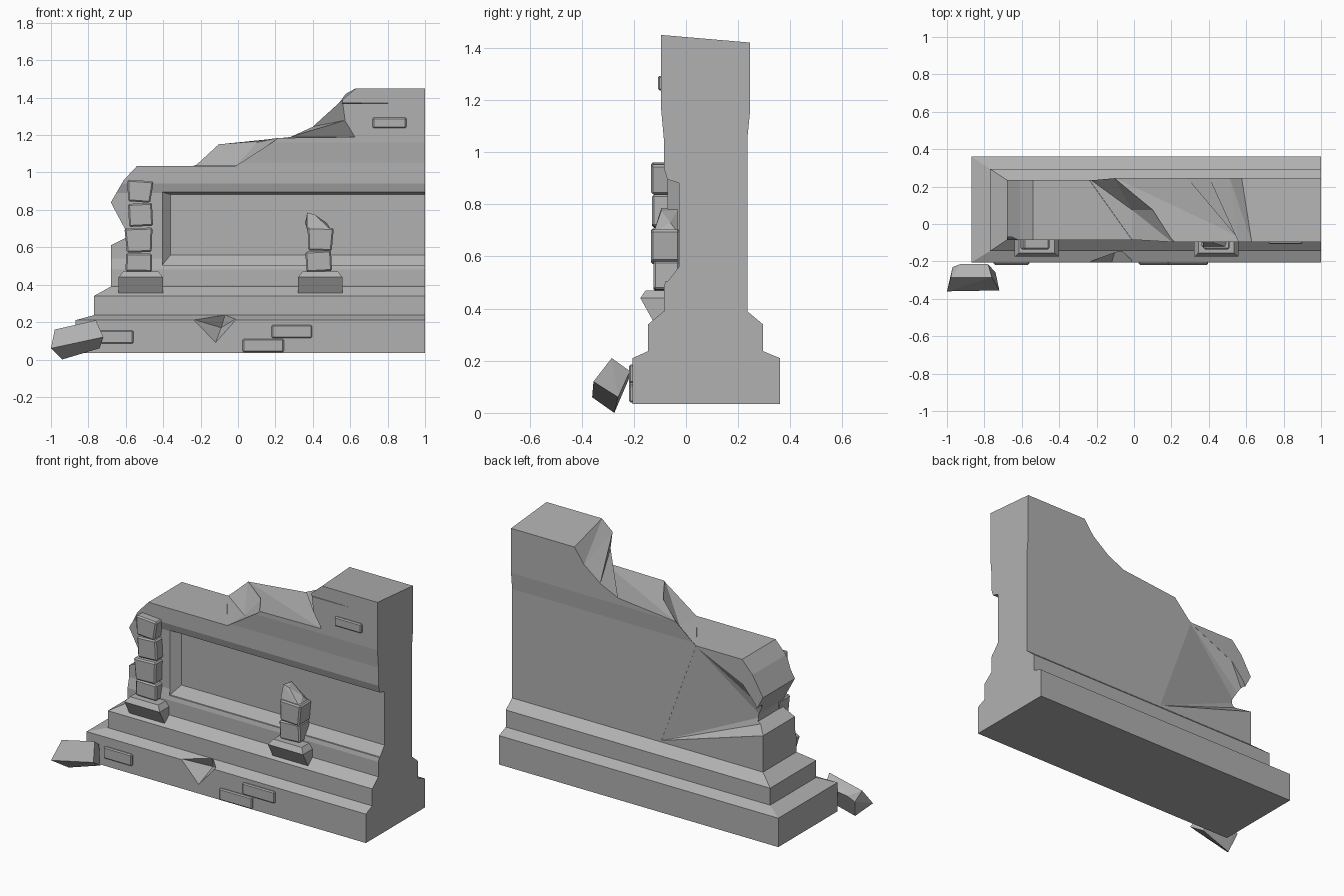
import bpy, bmesh, math
from mathutils import Vector, Matrix

if "Cube" in bpy.data.objects:
    bpy.data.objects.remove(bpy.data.objects["Cube"])

# Dark grey stone
STONE = bpy.data.materials.new("stone")
STONE.diffuse_color = (.44, .44, .44, 1)
STONE.use_nodes = True
STONE.node_tree.nodes["Principled BSDF"].inputs["Base Color"].default_value = STONE.diffuse_color


def make(name, bm):
    bmesh.ops.recalc_face_normals(bm, faces=bm.faces)
    me = bpy.data.meshes.new(name)
    bm.to_mesh(me)
    bm.free()
    me.materials.append(STONE)
    ob = bpy.data.objects.new(name, me)
    bpy.context.collection.objects.link(ob)
    return ob


def loft(name, rings, triangles=False):
    """Bridge rings of equal point count and cap both ends."""
    bm = bmesh.new()
    vs = [[bm.verts.new(p) for p in r] for r in rings]
    n = len(rings[0])
    for a, b in zip(vs, vs[1:]):
        for i in range(n):
            j = (i + 1) % n
            if triangles:
                bm.faces.new((a[i], a[j], b[i]))
                bm.faces.new((a[j], b[j], b[i]))
            else:
                bm.faces.new((a[i], a[j], b[j], b[i]))
    bm.faces.new(vs[0][::-1])
    bm.faces.new(vs[-1])
    return make(name, bm)


def hull(name, pts):
    bm = bmesh.new()
    for p in pts:
        bm.verts.new(p)
    bmesh.ops.convex_hull(bm, input=bm.verts)
    bmesh.ops.dissolve_limit(bm, angle_limit=0.02, verts=bm.verts, edges=bm.edges)
    return make(name, bm)


def block(name, x0, x1, y0, y1, z0, z1, bevel=0.012, roll=0.0, taper=0.0):
    """Bevelled stone; taper narrows the bottom, roll tilts it in the front plane."""
    bm = bmesh.new()
    bmesh.ops.create_cube(bm, size=1)
    for v in bm.verts:
        if v.co.z < 0:
            v.co.x *= 1 - taper
        v.co = Vector((v.co.x * (x1 - x0), v.co.y * (y1 - y0), v.co.z * (z1 - z0)))
    bmesh.ops.bevel(bm, geom=bm.edges[:], offset=bevel, segments=1, affect='EDGES')
    bm.transform(Matrix.Translation(((x0 + x1) / 2, (y0 + y1) / 2, (z0 + z1) / 2))
                 @ Matrix.Rotation(math.radians(roll), 4, 'Y'))
    return make(name, bm)


def cut(ob, cutter, op='DIFFERENCE'):
    cutter.hide_render = True
    m = ob.modifiers.new("cut", 'BOOLEAN')
    m.object, m.operation, m.solver = cutter, op, 'EXACT'
    bpy.context.view_layer.objects.active = ob
    bpy.ops.object.modifier_apply(modifier=m.name)
    bpy.data.objects.remove(cutter, do_unlink=True)


# Stepped plinth, flush at the right end
steps = [(-.87, -.205, .36, .035), (-.87, -.205, .36, .21), (-.77, -.145, .295, .237),
         (-.77, -.145, .295, .34), (-.68, -.085, .235, .39)]
plinth = loft("plinth", [[(x, a, z), (1, a, z), (1, b, z), (x, b, z)]
                         for x, a, b, z in steps])
cut(plinth, hull("chip_cutter", [
    (-.24, -.206, .215), (0, -.206, .225), (-.12, -.206, .09), (-.09, -.11, .17),
    (-.07, -.14, .236), (-.24, -.25, .236), (0, -.25, .236), (-.12, -.25, .09)]))

# Wall: broken outline (front and back differ) intersected with its side profile
shared = [(1, .39), (-.68, .39), (-.68, .61), (-.60, .65), (-.60, .69), (-.68, .84),
          (-.61, .96), (-.54, 1.035)]
front = [(0, 1.035), (.22, 1.185), (.63, 1.19), (.575, 1.28), (.56, 1.39),
         (.63, 1.45), (1, 1.45)]
back = [(-.25, 1.035), (-.11, 1.15), (.28, 1.19), (.40, 1.245), (.51, 1.33),
        (.575, 1.42), (1, 1.42)]
wall = loft("broken_wall", [[(x, -.1, z) for x, z in shared + front],
                            [(x, .25, z) for x, z in shared + back]], True)
side = [(-.085, .3), (-.085, .48), (-.07, .54), (-.07, .89), (-.085, .94), (-.085, 1.05),
        (-.095, 1.16), (-.095, 1.6), (.245, 1.6), (.245, 1.15), (.235, 1.05), (.235, .3)]
cut(wall, loft("profile_cutter", [[(x, y, z) for y, z in side] for x in (-.9, 1.2)]),
    'INTERSECT')

# Deeper break where the low top climbs to the middle step
slope = [(-.25, .25, -.11, 1.15), (-.01, .075, .10, 1.16), (-.01, -.11, .22, 1.185)]
cut(wall, hull("step_cutter", [p for x, y, xt, z in slope for p in
                               ((x, y, 1.036), (xt, y, z), (xt, y, 1.3))]
               + [(-.3, y, z) for y in (-.11, .25) for z in (1.036, 1.3)]))

# Sunken front panel with sloped reveal
panel = [(-.2, -.405, .505, .895), (-.07, -.405, .505, .895), (-.027, -.36, .56, .882)]
cut(wall, hull("panel_cutter", [(x, y, z) for y, x0, z0, z1 in panel
                                for x in (x0, 1.1) for z in (z0, z1)]))

# Broken hollow at the back of the left end
cut(wall, hull("hollow_cutter", [
    (-.23, .234, 1.03), (0, .234, .40), (-.68, .234, .61), (-.54, .234, .89),
    (-.62, .16, .68), (-.72, .16, .68), (-.25, .3, 1.03), (0, .3, .40),
    (-.68, .3, .61), (-.54, .3, .89)]))

# Thin crack on the upper block
cut(wall, hull("crack_cutter", [
    (.54, -.11, 1.366), (.54, -.11, 1.374), (.83, -.11, 1.37),
    (.54, -.085, 1.37), (.8, -.088, 1.37)]))

# Corbels carrying the half columns
for name, cx in (("corbel_left", -.52), ("corbel_right", .44)):
    rings = [(.118, -.125, .35), (.118, -.175, .44), (.095, -.155, .47)]
    loft(name, [[(cx - w, y, z), (cx + w, y, z), (cx + w, -.04, z), (cx - w, -.04, z)]
                for w, y, z in rings])

# Column stones: x0, x1, front y, z0, z1, roll, taper
stones = [(-.60, -.46, -.125, .47, .567, 1, .0), (-.605, -.455, -.135, .573, .703, -2, .12),
          (-.585, -.457, -.13, .712, .835, -3, .0), (-.595, -.455, -.135, .842, .957, 4, .15),
          (.363, .50, -.125, .47, .58, -3, .0), (.37, .51, -.135, .582, .705, 2, .1)]
for i, (x0, x1, y, z0, z1, roll, taper) in enumerate(stones):
    block(f"column_stone_{i + 1}", x0, x1, y, -.025, z0, z1, .008, roll, taper)

# Snapped top of the right column
hull("column_shard", [(.37, -.125, .69), (.50, -.125, .69), (.50, -.03, .69), (.37, -.03, .69),
                      (.36, -.03, .73), (.37, -.095, .785), (.41, -.095, .775),
                      (.475, -.06, .73), (.48, -.1, .71), (.38, -.03, .78)])

# Raised bricks on the plinth and upper wall
bricks = [(-.75, -.56, -.218, .085, .155), (.025, .245, -.218, .04, .11),
          (.18, .395, -.218, .115, .185), (.72, .90, -.108, 1.237, 1.293)]
for i, (x0, x1, y, z0, z1) in enumerate(bricks):
    block(f"raised_brick_{i + 1}", x0, x1, y, y + .04, z0, z1, .006)

# Fallen stone at the left corner
hull("fallen_stone", [(-.98, -.285, .16), (-1, -.36, .06), (-.94, -.275, .0), (-.97, -.23, .11),
                      (-.93, -.215, .14), (-.76, -.285, .21), (-.72, -.355, .12),
                      (-.74, -.26, .06), (-.78, -.215, .16)])
